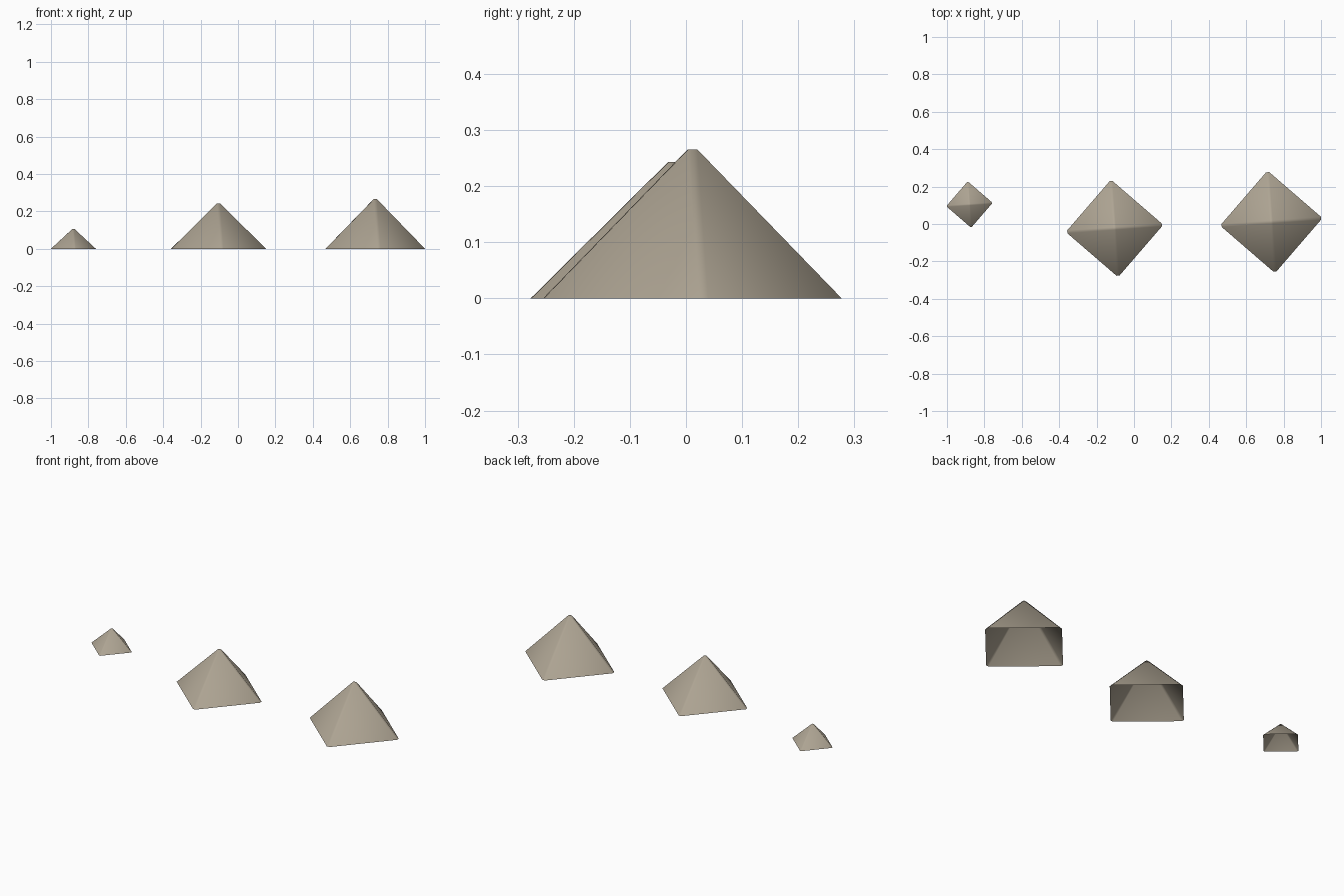
import bpy, bmesh, math

if "Cube" in bpy.data.objects:
    bpy.data.objects.remove(bpy.data.objects["Cube"])

stone = bpy.data.materials.new("weathered stone")
stone.diffuse_color = (0.42, 0.37, 0.29, 1)
stone.use_nodes = True
stone.node_tree.nodes["Principled BSDF"].inputs["Base Color"].default_value = stone.diffuse_color


def pyramid(name, x, y, radius, height, cut):
    """Open-bottomed square pyramid with slightly chamfered corner edges and a blunt tip."""
    s = (radius + cut / math.sqrt(2)) / math.sqrt(2)   # half side of the base
    bm = bmesh.new()
    base, tip = [], []
    for i in range(4):
        a = math.radians(45 + 4.2 + 90 * i)            # direction of side i
        c, n = math.cos(a), math.sin(a)
        for t in (-(s - cut), s - cut):
            base.append(bm.verts.new((s * c - t * n, s * n + t * c, 0)))
        tip.append(bm.verts.new((cut * c, cut * n, height)))
    for i in range(4):
        j = (i + 1) % 4
        bm.faces.new((base[2 * i], base[2 * i + 1], tip[i]))                  # side
        bm.faces.new((base[2 * i + 1], base[2 * j], tip[j], tip[i]))          # chamfer
    bm.faces.new(tip)                                                         # blunt tip
    me = bpy.data.meshes.new(name)
    bm.to_mesh(me)
    bm.free()
    me.materials.append(stone)
    ob = bpy.data.objects.new(name, me)
    ob.location = (x, y, 0)
    bpy.context.collection.objects.link(ob)
    # soft chamfers
    for p in me.polygons:
        p.use_smooth = True


pyramid("small_pyramid", -0.88, 0.104, 0.12, 0.107, 0.006)
pyramid("middle_pyramid", -0.104, -0.0235, 0.2535, 0.243, 0.011)
pyramid("large_pyramid", 0.734, 0.0115, 0.266, 0.265, 0.012)
